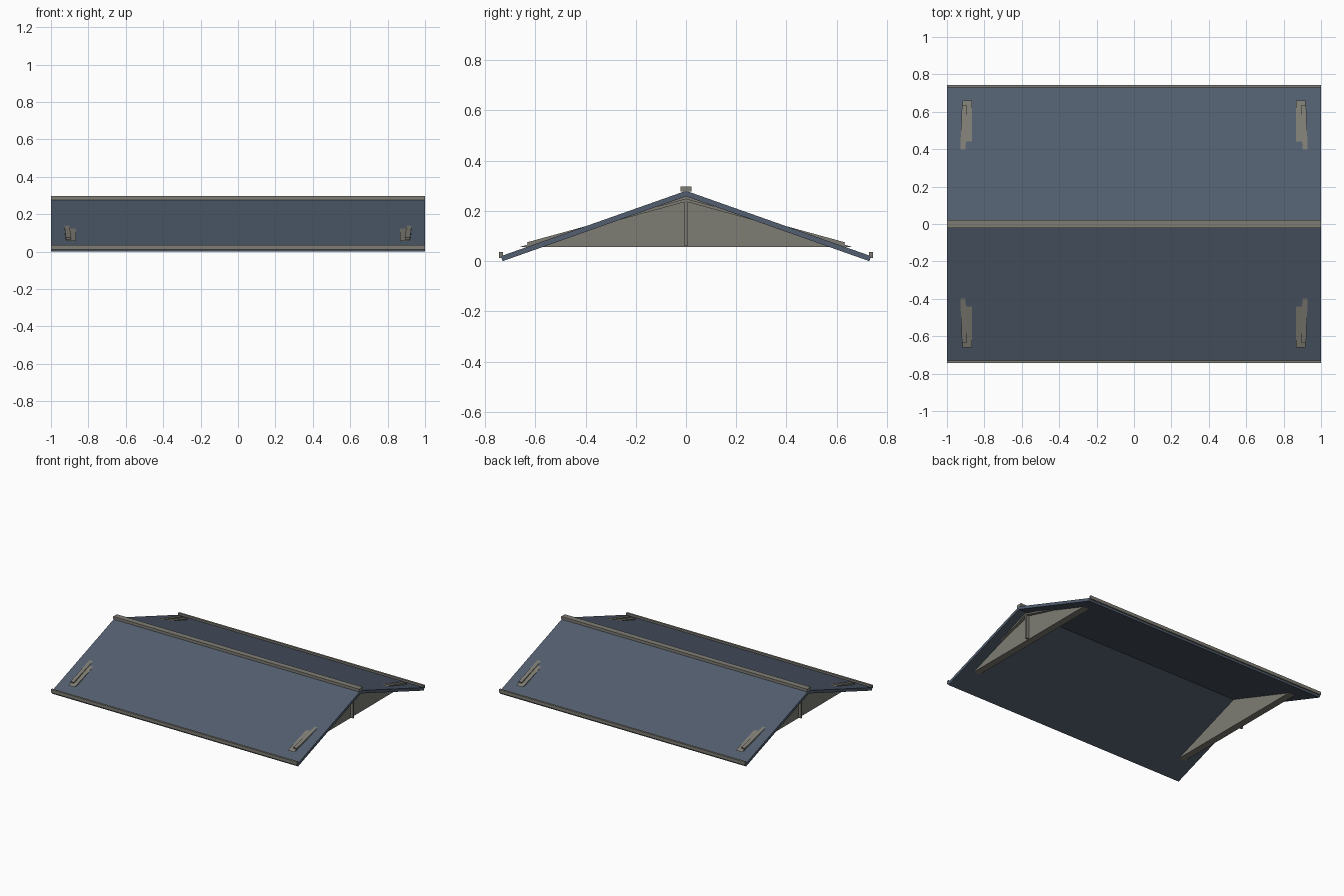
import bpy, bmesh

cube = bpy.data.objects.get("Cube")
if cube:
    bpy.data.objects.remove(cube, do_unlink=True)


def material(name, rgb):
    mat = bpy.data.materials.new(name)
    mat.use_nodes = True
    mat.diffuse_color = (*rgb, 1)
    mat.node_tree.nodes["Principled BSDF"].inputs["Base Color"].default_value = (*rgb, 1)
    return mat


slate = material("slate blue", (0.084, 0.112, 0.160))
stone = material("warm grey", (0.207, 0.202, 0.173))


def extrude_x(name, profile, x0, x1, mat, skew=0.0):
    """Extrude a (y, z) profile along x; skew shifts x with distance from the centre."""
    bm = bmesh.new()
    rings = [[bm.verts.new((x + skew * abs(y), y, z)) for y, z in profile]
             for x in (x0, x1)]
    bm.faces.new(rings[0])
    bm.faces.new(rings[1])
    n = len(profile)
    for i in range(n):
        j = (i + 1) % n
        bm.faces.new((rings[0][i], rings[0][j], rings[1][j], rings[1][i]))
    bmesh.ops.recalc_face_normals(bm, faces=bm.faces)
    mesh = bpy.data.meshes.new(name)
    bm.to_mesh(mesh)
    bm.free()
    mesh.materials.append(mat)
    obj = bpy.data.objects.new(name, mesh)
    bpy.context.collection.objects.link(obj)
    return obj


def box(name, y0, y1, z0, z1, x0, x1, mat):
    return extrude_x(name, [(y0, z0), (y1, z0), (y1, z1), (y0, z1)], x0, x1, mat)


# Roof slopes, ridge cap and eave strips
for side, label in ((-1, "front"), (1, "back")):
    slope = [(0, 0.28), (0.737, 0.02), (0.73, 0.0), (0, 0.258)]
    extrude_x(label + "_roof_slope", [(side * y, z) for y, z in slope], -1, 1, slate)
    box(label + "_eave_strip", side * 0.729, side * 0.744, 0.013, 0.037, -1, 1, stone)
box("ridge_cap", -0.021, 0.021, 0.277, 0.297, -1, 1, stone)

# Gable ends: triangular panel, centre post and sloping rake boards
for s, label in ((-1, "right"), (1, "left")):
    extrude_x(label + "_gable_panel", [(-0.66, 0.057), (0.66, 0.057), (0, 0.26)],
              s * 0.866, s * 0.918, stone)
    box(label + "_gable_post", -0.006, 0.006, 0.06, 0.245, s * 0.91, s * 0.94, stone)
    for side, end in ((-1, "front"), (1, "back")):
        rake = [(0, 0.249), (0.633, 0.075), (0.63, 0.064), (0, 0.237)]
        extrude_x(label + "_" + end + "_rake_board", [(side * y, z) for y, z in rake],
                  s * 0.915, s * 0.943, stone, skew=-s * 0.036)
